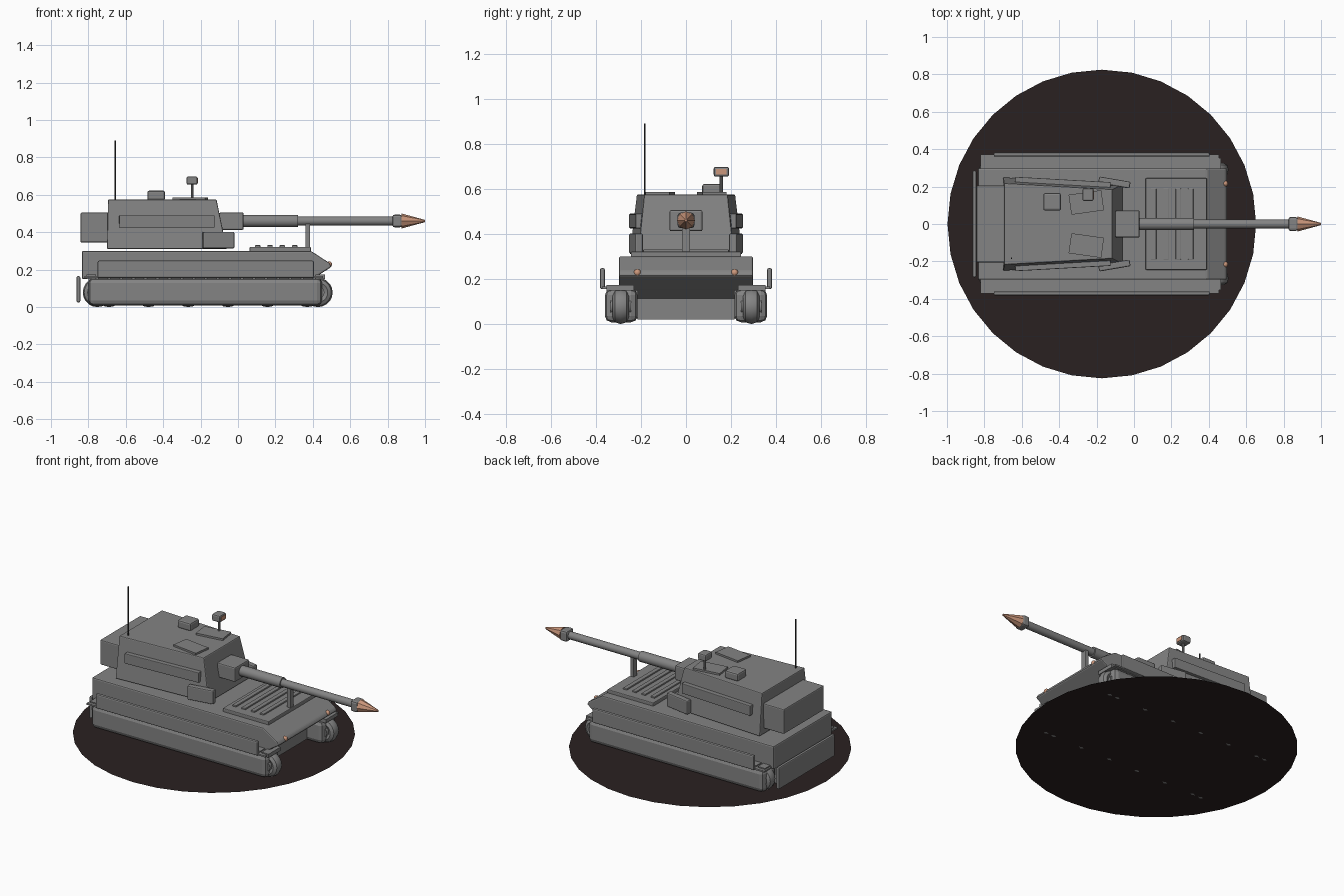
import bpy, bmesh, math
from mathutils import Matrix, Vector

if "Cube" in bpy.data.objects:
    bpy.data.objects.remove(bpy.data.objects["Cube"])


def material(name, rgb):
    m = bpy.data.materials.new(name)
    m.diffuse_color = (*rgb, 1)
    m.use_nodes = True
    m.node_tree.nodes["Principled BSDF"].inputs["Base Color"].default_value = m.diffuse_color
    return m


GREY = material("armour grey", (0.23, 0.23, 0.23))
DARK = material("dark ground", (0.023, 0.015, 0.015))
COPPER = material("copper", (0.60, 0.31, 0.20))
BLACK = material("antenna black", (0.03, 0.03, 0.03))


def finish(name, bm, mat, bevel=0.0, smooth=False):
    bmesh.ops.recalc_face_normals(bm, faces=bm.faces)
    if bevel:
        bmesh.ops.bevel(bm, geom=bm.edges[:], offset=bevel, segments=2,
                        profile=0.5, affect='EDGES', clamp_overlap=True)
    me = bpy.data.meshes.new(name)
    bm.to_mesh(me)
    bm.free()
    me.materials.append(mat)
    ob = bpy.data.objects.new(name, me)
    bpy.context.collection.objects.link(ob)
    if smooth:
        bpy.ops.object.select_all(action='DESELECT')
        ob.select_set(True)
        bpy.context.view_layer.objects.active = ob
        bpy.ops.object.shade_smooth_by_angle(angle=math.radians(35))
    return ob


def box(name, x, y, z, mat=GREY, bevel=0.0, turn=0.0):
    """Box from (min, max) ranges, optionally turned about its own vertical axis."""
    bm = bmesh.new()
    bmesh.ops.create_cube(bm, size=1)
    mid = Vector([(r[0] + r[1]) / 2 for r in (x, y, z)])
    size = [r[1] - r[0] for r in (x, y, z)]
    bm.transform(Matrix.Translation(mid) @ Matrix.Rotation(turn, 4, 'Z') @ Matrix.Diagonal((*size, 1)))
    return finish(name, bm, mat, bevel)


def extrude_y(name, profile, half, bevel=0.0):
    """Side profile in x and z, extruded across the width."""
    bm = bmesh.new()
    f = bm.faces.new([bm.verts.new((x, -half, z)) for x, z in profile])
    r = bmesh.ops.extrude_face_region(bm, geom=[f])
    for v in r['geom']:
        if isinstance(v, bmesh.types.BMVert):
            v.co.y = half
    return finish(name, bm, GREY, bevel)


def rod(name, a, b, r1, r2, mat=GREY, sides=16, smooth=True):
    a, b = Vector(a), Vector(b)
    bm = bmesh.new()
    bmesh.ops.create_cone(bm, cap_ends=True, segments=sides, radius1=r1, radius2=r2, depth=(b - a).length)
    bm.transform(Matrix.Translation((a + b) / 2) @ (b - a).to_track_quat('Z', 'Y').to_matrix().to_4x4())
    return finish(name, bm, mat, 0, smooth)


def wheel(name, x, y, z):
    """Rounded tyre with a hub, axle along y."""
    bm = bmesh.new()
    n, m = 20, 8
    rings = []
    for i in range(n):
        a = 2 * math.pi * i / n
        ring = []
        for j in range(m):
            b = 2 * math.pi * j / m
            r = 0.052 + 0.026 * math.cos(b)
            ring.append(bm.verts.new((x + r * math.sin(a), y + 0.036 * math.sin(b), z - r * math.cos(a))))
        rings.append(ring)
    for i in range(n):
        p, q = rings[i], rings[(i + 1) % n]
        for j in range(m):
            k = (j + 1) % m
            bm.faces.new((p[j], q[j], q[k], p[k]))
    finish(name, bm, GREY, 0, True)
    rod(name + "_hub", (x, y - 0.045, z), (x, y + 0.045, z), 0.034, 0.034)


# ground disc
bm = bmesh.new()
bmesh.ops.create_circle(bm, cap_ends=True, segments=32, radius=0.825,
                        matrix=Matrix.Translation((-0.172, 0, 0.003)))
finish("ground_disc", bm, DARK)

# hull with sloping nose, and the belly between the tracks
extrude_y("upper_hull", [(-0.835, 0.15), (0.40, 0.15), (0.50, 0.215), (0.49, 0.235), (0.39, 0.30), (-0.835, 0.30)],
          0.298, 0.008)
extrude_y("lower_hull", [(-0.80, 0.02), (0.34, 0.02), (0.34, 0.113), (0.42, 0.165), (-0.80, 0.165)], 0.215)
box("rear_plate", (-0.863, -0.843), (-0.285, 0.285), (0.025, 0.165), bevel=0.007)

# running gear on both sides
for s, side in ((-1, "right"), (1, "left")):
    def span(a, b):
        return (a, b) if s > 0 else (-b, -a)
    box("track_" + side, (-0.80, 0.45), span(0.215, 0.36), (0.008, 0.156), bevel=0.028)
    box("fender_" + side, (-0.82, 0.455), span(0.24, 0.372), (0.156, 0.166))
    box("skirt_" + side, (-0.75, 0.405), span(0.36, 0.382), (0.155, 0.248), bevel=0.008)
    for i in range(20):
        x = -0.785 + i * 0.0645
        box("track_pad_" + side, (x - 0.025, x + 0.025), span(0.23, 0.352), (0.15, 0.173))
    for x in (-0.752, 0.428):
        wheel("end_wheel_" + side, x, s * 0.29, 0.078)
    for i in range(6):
        wheel("road_wheel_" + side, -0.69 + i * 0.212, s * 0.29, 0.078)
    # headlight
    bm = bmesh.new()
    bmesh.ops.create_uvsphere(bm, u_segments=12, v_segments=8, radius=0.016,
                              matrix=Matrix.Translation((0.487, s * 0.216, 0.228)))
    finish("headlight_" + side, bm, COPPER, 0, True)

# turret narrowing towards the front and the roof
bm = bmesh.new()
low = [bm.verts.new(p) for p in ((-0.70, -0.25, 0.31), (-0.06, -0.213, 0.31), (-0.06, 0.213, 0.31), (-0.70, 0.25, 0.31))]
top = [bm.verts.new(p) for p in ((-0.695, -0.218, 0.575), (-0.115, -0.185, 0.575), (-0.115, 0.185, 0.575), (-0.695, 0.218, 0.575))]
bm.faces.new(low[::-1])
bm.faces.new(top)
for i in range(4):
    j = (i + 1) % 4
    bm.faces.new((low[i], low[j], top[j], top[i]))
finish("turret", bm, GREY, 0.006)
box("turret_bustle", (-0.842, -0.69), (-0.205, 0.205), (0.345, 0.505), bevel=0.007)

# turret side panels, cheek boxes and roof hatches
for s, side in ((-1, "right"), (1, "left")):
    box("side_panel_" + side, (-0.635, -0.125), (s * 0.221 - 0.017, s * 0.221 + 0.017), (0.425, 0.49),
        bevel=0.004, turn=-s * 0.056)
    box("cheek_box_" + side, (-0.19, -0.02), (s * 0.222 - 0.018, s * 0.222 + 0.018), (0.313, 0.402),
        bevel=0.007, turn=-s * 0.17)
    box("hatch_" + side, (-0.343, -0.167), (s * 0.115 - 0.054, s * 0.115 + 0.054), (0.57, 0.587),
        turn=s * 0.14)

# roof equipment
box("roof_box", (-0.485, -0.39), (0.072, 0.165), (0.572, 0.622), bevel=0.01)
rod("sight_post", (-0.245, 0.157, 0.57), (-0.245, 0.157, 0.665), 0.008, 0.008, sides=10)
box("sight_head", (-0.275, -0.216), (0.123, 0.191), (0.654, 0.698), bevel=0.009)
box("sight_lens", (-0.218, -0.213), (0.134, 0.18), (0.664, 0.689), COPPER)
rod("antenna", (-0.655, -0.183, 0.57), (-0.655, -0.183, 0.89), 0.004, 0.004, BLACK, 8)

# gun
G = 0.46
box("mantlet", (-0.10, 0.03), (-0.073, 0.073), (0.412, 0.506), bevel=0.008)
rod("barrel_sleeve", (0.02, 0, G), (0.32, 0, G), 0.033, 0.033)
rod("barrel", (0.31, 0, G), (0.835, 0, G), 0.024, 0.024)
box("muzzle_brake", (0.825, 0.877), (-0.037, 0.037), (G - 0.034, G + 0.034), bevel=0.012)
rod("muzzle_cone", (0.875, 0, G), (1.0, 0, G), 0.04, 0.006, COPPER, 8, False)

# engine deck with slats, and the barrel rest
box("engine_deck", (0.062, 0.39), (-0.245, 0.245), (0.295, 0.322), bevel=0.005)
for i in range(4):
    x = 0.105 + i * 0.066
    box("deck_slat", (x - 0.014, x + 0.014), (-0.19, 0.19), (0.318, 0.331), bevel=0.003)
box("barrel_rest", (0.36, 0.386), (-0.018, 0.018), (0.31, 0.445), bevel=0.003)
